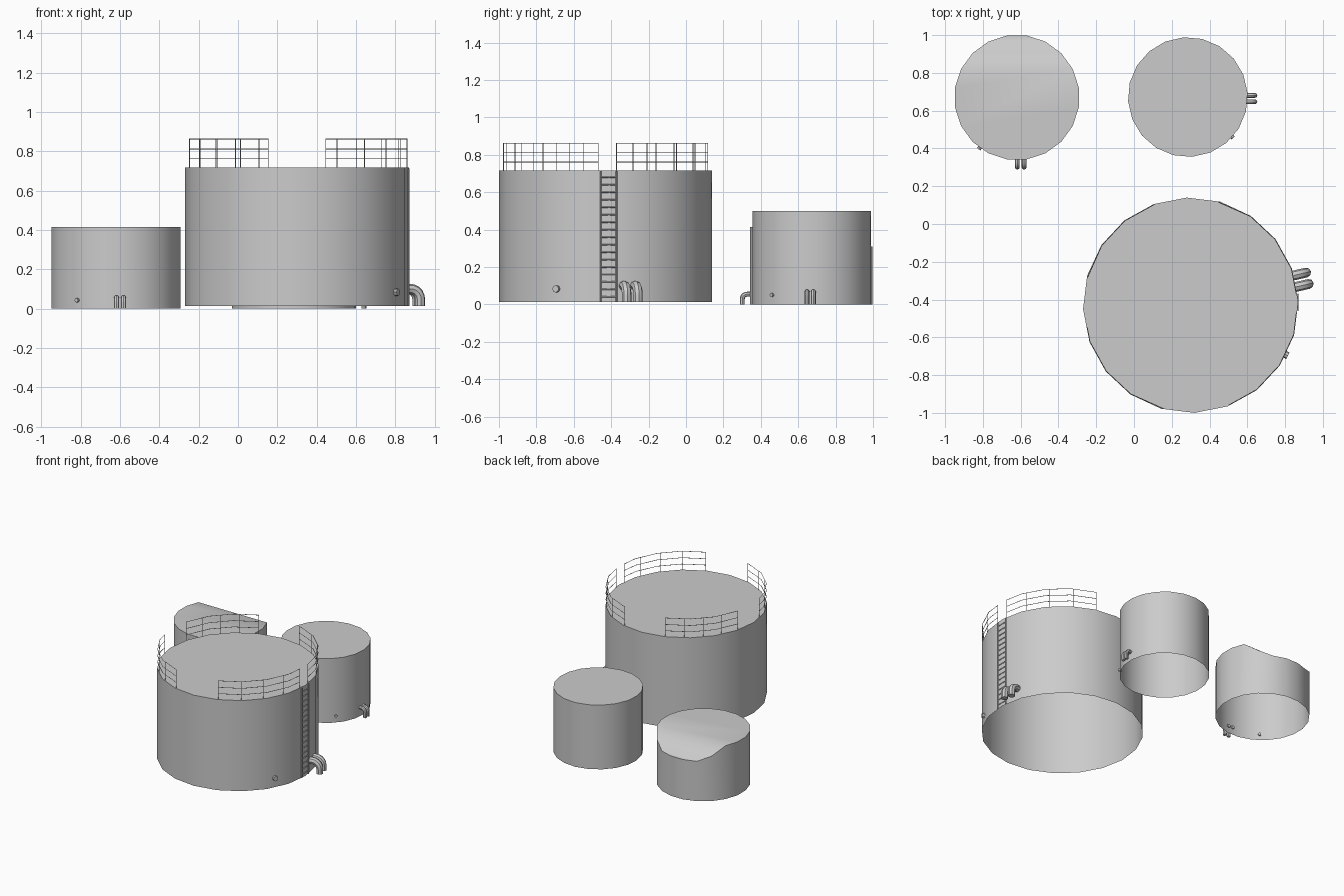
import bpy, bmesh, math
from mathutils import Vector

cube = bpy.data.objects.get("Cube")
if cube:
    bpy.data.objects.remove(cube, do_unlink=True)

grey = bpy.data.materials.new("plain_grey")
grey.use_nodes = True
GREY = (0.6, 0.6, 0.6, 1)
grey.diffuse_color = GREY
grey.node_tree.nodes["Principled BSDF"].inputs["Base Color"].default_value = GREY

SIDES = 20
STEP = 360 / SIDES


def polar(centre, radius, degrees, z):
    a = math.radians(degrees)
    return Vector((centre[0] + radius * math.cos(a), centre[1] + radius * math.sin(a), z))


def finish(obj):
    obj.data.materials.append(grey)
    bpy.ops.object.select_all(action='DESELECT')
    obj.select_set(True)
    bpy.context.view_layer.objects.active = obj
    if obj.type == 'CURVE':
        bpy.ops.object.convert(target='MESH')
    bpy.ops.object.shade_smooth_by_angle(angle=math.radians(40))


def tank(name, centre, radius, bottom, top, phase, drop=0):
    """Cylinder open below, whose roof can sag towards the back."""
    bm = bmesh.new()
    angles = [phase + STEP * i for i in range(SIDES)]
    lower = [bm.verts.new(polar(centre, radius, a, bottom)) for a in angles]
    upper = []
    for a in angles:
        t = min(1, max(0, (math.sin(math.radians(a)) - 0.455) / 0.435))
        upper.append(bm.verts.new(polar(centre, radius, a, top - drop * t * t * (3 - 2 * t))))
    for i in range(SIDES):
        j = (i + 1) % SIDES
        bm.faces.new((lower[i], lower[j], upper[j], upper[i]))
    if drop:
        # level front of the roof, then strips across the sagging back
        half = SIDES // 2
        bm.faces.new(upper[half - 2:] + upper[:2])
        for i in range(1, half // 2 - 1):
            bm.faces.new((upper[i], upper[i + 1], upper[half - 2 - i], upper[half - 1 - i]))
    else:
        bm.faces.new(upper)
    mesh = bpy.data.meshes.new(name)
    bm.to_mesh(mesh)
    bm.free()
    obj = bpy.data.objects.new(name, mesh)
    bpy.context.collection.objects.link(obj)
    finish(obj)


def tubes(name, paths, radius, resolution=0):
    """Round bars following straight-sided paths."""
    curve = bpy.data.curves.new(name, 'CURVE')
    curve.dimensions = '3D'
    curve.bevel_depth = radius
    curve.bevel_resolution = resolution
    curve.use_fill_caps = True
    for path in paths:
        spline = curve.splines.new('POLY')
        spline.points.add(len(path) - 1)
        for point, co in zip(spline.points, path):
            point.co = (*co, 1)
    obj = bpy.data.objects.new(name, curve)
    bpy.context.collection.objects.link(obj)
    finish(obj)


def outlet_pipes(name, centre, wall, degrees, gap, reach, height, floor, radius, shift=0):
    """Pair of pipes leaving the wall and bending down."""
    out = polar((0, 0), 1, degrees, 0)
    side = polar((0, 0), 1, degrees + 90, 0)
    bend = radius * 2
    paths = []
    for s in (-1, 1):
        base = Vector((*centre, 0)) + side * (s * gap + shift)
        path = [base + out * (wall * 0.96) + Vector((0, 0, height))]
        for i in range(6):
            t = math.pi / 2 * i / 5
            path.append(base + out * (reach - bend + bend * math.sin(t))
                        + Vector((0, 0, height - bend + bend * math.cos(t))))
        path.append(base + out * reach + Vector((0, 0, floor)))
        paths.append(path)
    tubes(name, paths, radius, 2)


def valve(name, centre, wall, degrees, z, radius):
    tubes(name, [[polar(centre, wall * 0.95, degrees, z),
                  polar(centre, wall + radius * 0.8, degrees, z)]], radius, 2)


# tank bodies
BIG, LEFT, RIGHT = (0.3, -0.43), (-0.62, 0.67), (0.285, 0.672)
BIG_RADIUS, BIG_PHASE, BIG_TOP = 0.57, 2, 0.717
tank("large_tank", BIG, BIG_RADIUS, 0.012, BIG_TOP, BIG_PHASE)
tank("sagging_tank", LEFT, 0.332, 0, 0.415, 9, drop=0.105)
tank("small_tank", RIGHT, 0.317, 0, 0.5, 4)

# pipes and valves
outlet_pipes("large_tank_pipes", BIG, 0.57, 13, 0.031, 0.635, 0.1, 0.012, 0.026)
outlet_pipes("sagging_tank_pipes", LEFT, 0.332, 270, 0.018, 0.369, 0.055, 0, 0.013, shift=0.02)
outlet_pipes("small_tank_pipes", RIGHT, 0.317, 0, 0.017, 0.355, 0.068, 0, 0.013, shift=-0.008)
for args in (("large_tank_valve", BIG, 0.565, -27.5, 0.083, 0.019),
             ("sagging_tank_valve", LEFT, 0.332, -126.5, 0.042, 0.011),
             ("small_tank_valve", RIGHT, 0.315, -42, 0.05, 0.011)):
    valve(*args)

# ladder
rail_ends = (-0.456, -0.372)
tubes("ladder_rails", [[(0.868, y, 0.012), (0.868, y, 0.713)] for y in rail_ends], 0.005)
tubes("ladder_rungs", [[(0.868, y, 0.04 + 0.04 * i) for y in rail_ends] for i in range(17)], 0.004)


def roof_edge(degrees, z):
    """Point just inside the straight-sided rim of the large tank."""
    offset = (degrees - BIG_PHASE) % STEP - STEP / 2
    flat = math.cos(math.radians(STEP / 2)) / math.cos(math.radians(offset))
    return polar(BIG, (BIG_RADIUS - 0.003) * flat, degrees, z)


# guard rails following the rim
posts, rails = [], []
corners = [BIG_PHASE + STEP * i for i in range(SIDES)]
for start, end in ((6, 75), (110, 165), (192, 255), (291, 356)):
    for i in range(5):
        a = start + (end - start) * i / 4
        posts.append([roof_edge(a, BIG_TOP - 0.003), roof_edge(a, 0.864)])
    bends = [start] + [a for a in corners if start + 2 < a < end - 2] + [end]
    rails += [[roof_edge(a, z) for a in bends] for z in (0.762, 0.811, 0.862)]
tubes("guard_posts", posts, 0.0022)
tubes("guard_rails", rails, 0.0022)
